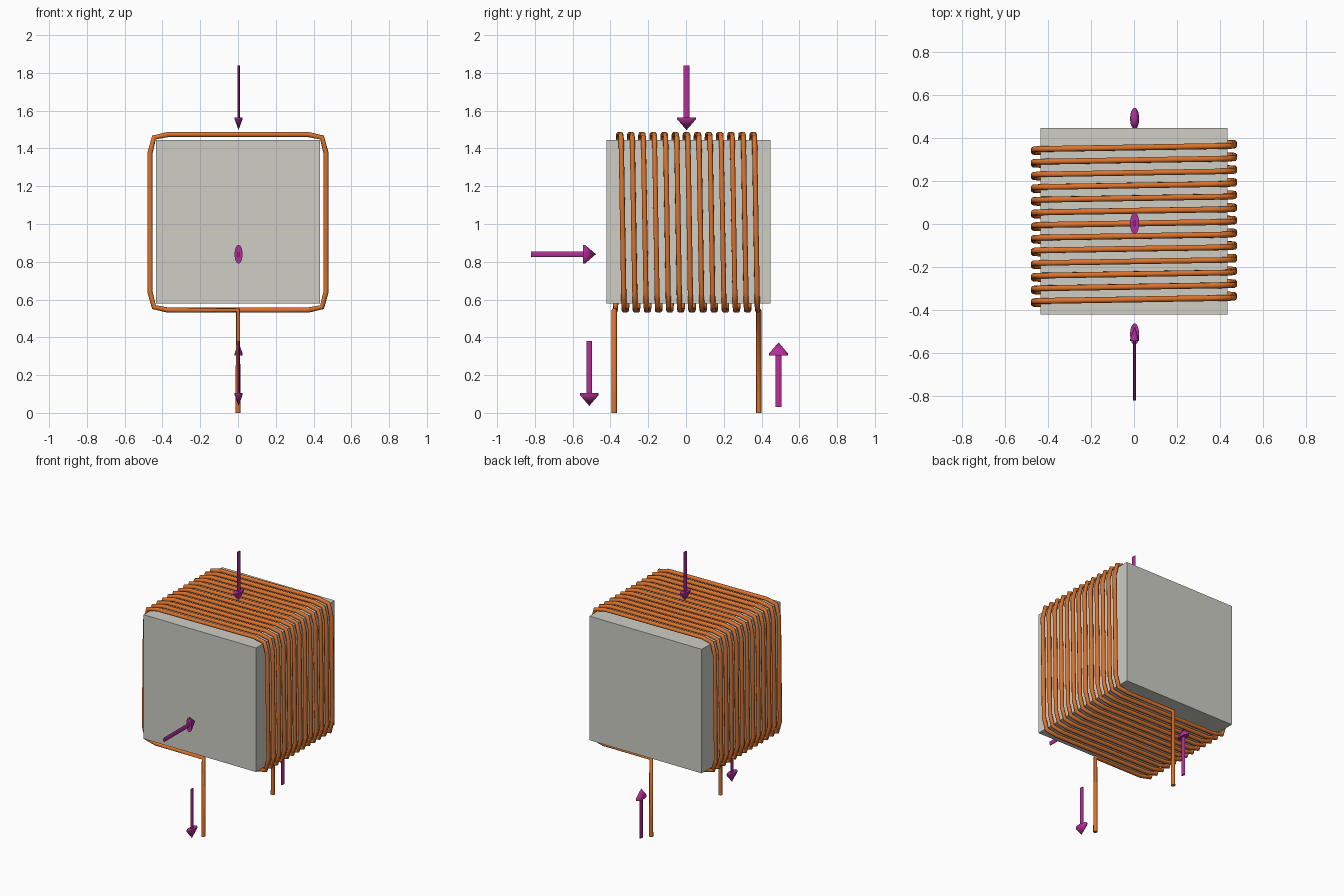
import bpy, math
from mathutils import Vector

if "Cube" in bpy.data.objects:
    bpy.data.objects.remove(bpy.data.objects["Cube"])


def material(name, rgb):
    m = bpy.data.materials.new(name)
    m.diffuse_color = (*rgb, 1)
    m.use_nodes = True
    m.node_tree.nodes["Principled BSDF"].inputs["Base Color"].default_value = m.diffuse_color
    return m


copper = material("copper", (0.72, 0.17, 0.025))
purple = material("purple", (0.45, 0.03, 0.32))
stone = material("core_grey", (0.62, 0.62, 0.56))

# Square core block
bpy.ops.mesh.primitive_cube_add(size=1, location=(0, 0.0125, 1.012))
core = bpy.context.object
core.name = "core"
core.scale = (0.868, 0.868, 0.866)
core.data.materials.append(stone)

# One turn of the winding: chamfered square, clockwise from bottom centre (x, z)
turn = [(0, 0.544), (-0.37, 0.544), (-0.445, 0.56), (-0.466, 0.64),
        (-0.466, 1.375), (-0.445, 1.458), (-0.37, 1.474), (0, 1.474),
        (0.37, 1.474), (0.445, 1.458), (0.466, 1.375),
        (0.466, 0.64), (0.445, 0.56), (0.37, 0.544)]
TURNS, Y0, Y1 = 13, -0.38, 0.385
pitch = (Y1 - Y0) / TURNS

# y advances in proportion to the length travelled round the turn
lengths = [0.0]
for a, b in zip(turn, turn[1:] + turn[:1]):
    lengths.append(lengths[-1] + math.dist(a, b))
path = [(0, Y0, 0)]
for k in range(TURNS):
    for (x, z), d in zip(turn, lengths):
        path.append((x, Y0 + pitch * (k + d / lengths[-1]), z))
path += [(0, Y1, 0.544), (0, Y1, 0)]

# Wire: two straight leads and the winding in one swept tube
curve = bpy.data.curves.new("coil_wire", 'CURVE')
curve.dimensions = '3D'
curve.bevel_depth = 0.0138
curve.bevel_resolution = 2
curve.use_fill_caps = True
spline = curve.splines.new('POLY')
spline.points.add(len(path) - 1)
for p, co in zip(spline.points, path):
    p.co = (*co, 1)
wire = bpy.data.objects.new("coil_wire", curve)
bpy.context.collection.objects.link(wire)
curve.materials.append(copper)


# Arrow: round shaft and cone head revolved as one profile, flattened in x
def arrow(name, tail, tip):
    tail, tip = Vector(tail), Vector(tip)
    length = (tip - tail).length
    profile = [(0.0155, 0), (0.0155, length - 0.068),
               (0.05, length - 0.068), (0.05, length - 0.058)]
    n = 24
    verts = [(r * math.cos(2 * math.pi * i / n) * 0.42,
              r * math.sin(2 * math.pi * i / n), h)
             for r, h in profile for i in range(n)]
    faces = [(j * n + i, j * n + (i + 1) % n, (j + 1) * n + (i + 1) % n, (j + 1) * n + i)
             for j in range(len(profile) - 1) for i in range(n)]
    last = (len(profile) - 1) * n
    verts.append((0, 0, length))
    faces += [(last + i, last + (i + 1) % n, len(verts) - 1) for i in range(n)]
    faces.append(tuple(reversed(range(n))))
    mesh = bpy.data.meshes.new(name)
    mesh.from_pydata(verts, [], faces)
    mesh.materials.append(purple)
    ob = bpy.data.objects.new(name, mesh)
    bpy.context.collection.objects.link(ob)
    ob.location = tail
    # turn about x only, so the flat side keeps facing x
    d = tip - tail
    ob.rotation_euler = (math.atan2(-d.y, d.z), 0, 0)
    bpy.ops.object.select_all(action='DESELECT')
    ob.select_set(True)
    bpy.context.view_layer.objects.active = ob
    bpy.ops.object.shade_smooth_by_angle(angle=math.radians(35))


# Pointers to wire and core, and the current directions
arrow("wire_arrow", (0.003, 0.003, 1.84), (0.003, 0.003, 1.497))
arrow("core_arrow", (0.003, -0.82, 0.84), (0.003, -0.477, 0.84))
arrow("current_out_arrow", (0.003, -0.512, 0.38), (0.003, -0.512, 0.037))
arrow("current_in_arrow", (0.003, 0.49, 0.03), (0.003, 0.49, 0.373))
